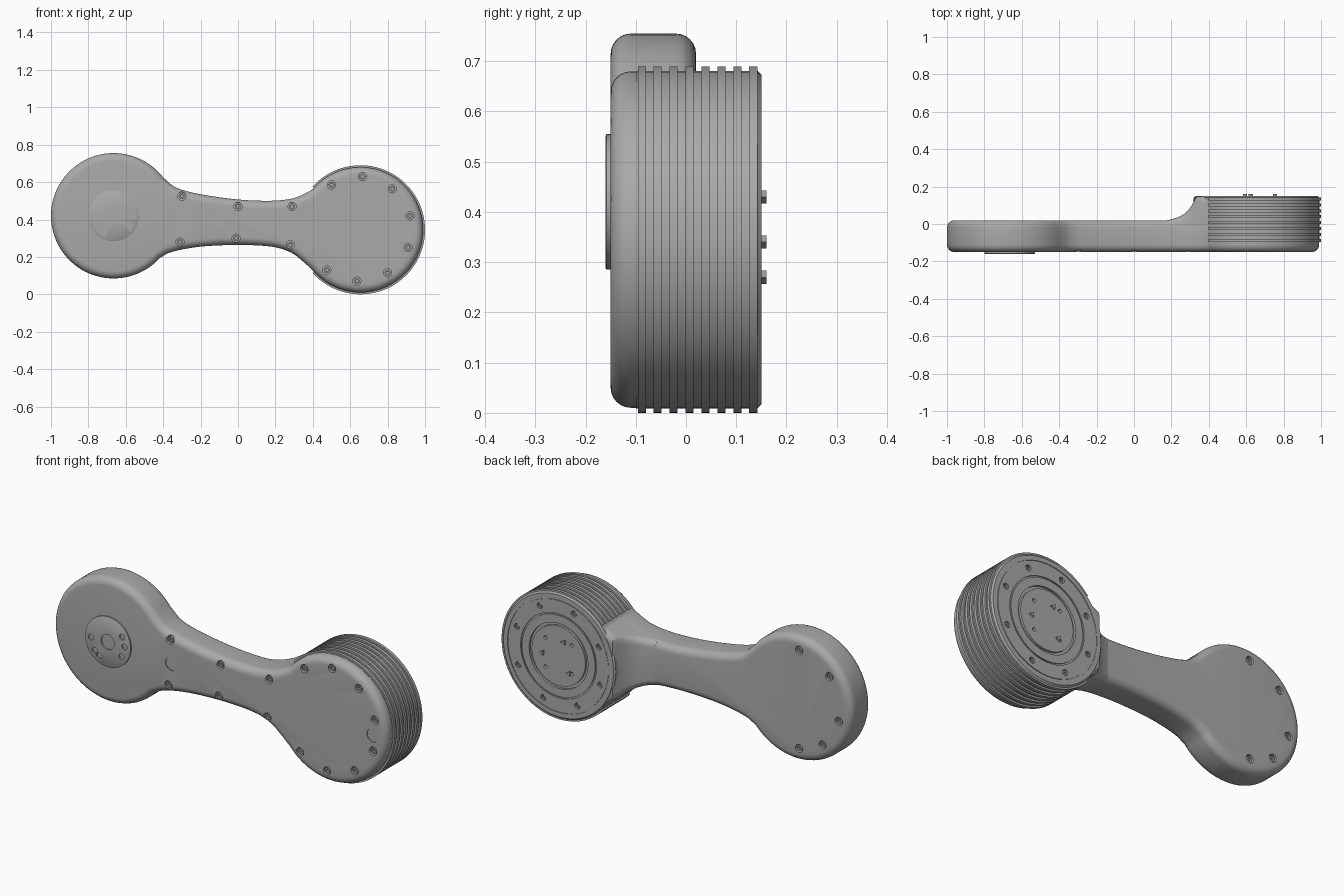
import bpy, bmesh
from math import sin, cos, pi, radians
from mathutils import Vector

if "Cube" in bpy.data.objects:
    bpy.data.objects.remove(bpy.data.objects["Cube"], do_unlink=True)

grey = bpy.data.materials.new("plain_grey")
grey.use_nodes = True
colour = (0.4, 0.4, 0.4, 1)
grey.diffuse_color = colour
grey.node_tree.nodes["Principled BSDF"].inputs["Base Color"].default_value = colour

HUB = (-0.665, 0.42)     # small end centre (x, z)
DRUM = (0.655, 0.345)    # large end centre (x, z)
R = 0.335
FRONT, BACK, DRUM_BACK = -0.15, 0.02, 0.15


def finish(name, bm, smooth=True):
    bmesh.ops.recalc_face_normals(bm, faces=bm.faces)
    mesh = bpy.data.meshes.new(name)
    bm.to_mesh(mesh)
    bm.free()
    mesh.materials.append(grey)
    ob = bpy.data.objects.new(name, mesh)
    bpy.context.collection.objects.link(ob)
    if smooth:
        shade(ob)
    return ob


def shade(ob):
    bpy.ops.object.select_all(action='DESELECT')
    ob.select_set(True)
    bpy.context.view_layer.objects.active = ob
    bpy.ops.object.shade_smooth_by_angle(angle=radians(35))


def lathe_into(bm, centre, profile, segs=64, start=0, end=360, closed=False):
    """Spin (radius, y) points about an axis along y."""
    full = end - start == 360
    count = segs if full else segs + 1
    rows = []
    for i in range(count):
        a = radians(start + (end - start) * i / segs)
        rows.append([bm.verts.new((centre[0] + r * cos(a), y, centre[1] + r * sin(a)))
                     for r, y in profile])
    n = len(profile)
    for i in range(segs):
        a, b = rows[i], rows[(i + 1) % count]
        for j in range(n if closed else n - 1):
            k = (j + 1) % n
            bm.faces.new((a[j], a[k], b[k], b[j]))
    if not full:
        bm.faces.new(rows[0])
        bm.faces.new(rows[-1])
    elif not closed:
        bm.faces.new([r[0] for r in rows])
        bm.faces.new([r[-1] for r in rows])


def discs(name, items, segs=24, smooth=True):
    """Plain cylinders along y: (centre, radius, y0, y1)."""
    bm = bmesh.new()
    for c, r, y0, y1 in items:
        lathe_into(bm, c, [(r, y0), (r, y1)], segs)
    return finish(name, bm, smooth)


def cut(target, cutter):
    mod = target.modifiers.new("cut", 'BOOLEAN')
    mod.object = cutter
    mod.operation = 'DIFFERENCE'
    mod.solver = 'EXACT'
    cutter.hide_render = True
    cutter.hide_viewport = True
    bpy.context.view_layer.update()
    mesh = bpy.data.meshes.new_from_object(
        target.evaluated_get(bpy.context.evaluated_depsgraph_get()))
    target.modifiers.clear()
    target.data = mesh
    bpy.data.objects.remove(cutter, do_unlink=True)
    shade(target)


def polar(centre, r, deg):
    return (centre[0] + r * cos(radians(deg)), centre[1] + r * sin(radians(deg)))


def smooth_path(pts, steps=4):
    p = [Vector(q) for q in pts]
    p = [2 * p[0] - p[1]] + p + [2 * p[-1] - p[-2]]
    out = []
    for i in range(1, len(p) - 2):
        a, b, c, d = p[i - 1:i + 3]
        for s in range(steps):
            t = s / steps
            out.append(0.5 * (2 * b + (c - a) * t + (2 * a - 5 * b + 4 * c - d) * t * t
                              + (3 * b - a - 3 * c + d) * t ** 3))
    return out + [p[-2]]


def at(path, x):
    for a, b in zip(path, path[1:]):
        if a.x <= x <= b.x:
            return a.y + (b.y - a.y) * (x - a.x) / (b.x - a.x)
    return path[-1].y


# Neck edges, left to right, ending on the two round ends
top = smooth_path([polar(HUB, R, 38), (-0.33, 0.57), (-0.2, 0.535), (0, 0.507),
                   (0.17, 0.5), (0.28, 0.51), (0.34, 0.53), polar(DRUM, R, 140)])
bottom = smooth_path([polar(HUB, R, -42), (-0.35, 0.228), (-0.2, 0.255), (0, 0.264),
                      (0.18, 0.255), (0.28, 0.225), (0.34, 0.182), polar(DRUM, R, 220)])

# Dumbbell shell with rounded rims
outline = [polar(HUB, R, a) for a in range(42, 318, 4)]
outline += [tuple(p) for p in bottom]
outline += [polar(DRUM, R, a) for a in range(224, 500, 4)]
outline += [tuple(p) for p in reversed(top)]
bm = bmesh.new()
face = bm.faces.new([bm.verts.new((x, FRONT, z)) for x, z in outline])
ext = bmesh.ops.extrude_face_region(bm, geom=[face], use_keep_orig=True)
bmesh.ops.translate(bm, vec=(0, BACK - FRONT, 0),
                    verts=[v for v in ext["geom"] if isinstance(v, bmesh.types.BMVert)])
rims = [e for e in bm.edges if abs(e.verts[0].co.y - e.verts[1].co.y) < 0.001]
bmesh.ops.bevel(bm, geom=rims, offset=0.04, segments=6, profile=0.5,
                affect='EDGES', clamp_overlap=False)
shell = finish("arm_shell", bm)

# Screw pockets and two shallow round ports
front_screws = [(-0.3, 0.525), (-0.31, 0.28), (0, 0.47), (-0.01, 0.3), (0.29, 0.47),
                (0.28, 0.265), (0.5, 0.585), (0.665, 0.63), (0.825, 0.565),
                (0.92, 0.42), (0.91, 0.25), (0.8, 0.115), (0.635, 0.07), (0.475, 0.13)]
back_screws = [polar(HUB, 0.265, a) for a in (95, 140, 192, 232, 265)]
ports = [(-0.29, 0.4), (0.91, 0.335)]
cut(shell, discs("pocket_cutter",
                 [(c, 0.022, FRONT - 0.02, FRONT + 0.025) for c in front_screws]
                 + [(c, 0.022, BACK - 0.025, BACK + 0.02) for c in back_screws]
                 + [(c, 0.037, FRONT - 0.02, FRONT + 0.004) for c in ports], smooth=False))


def screws(name, centres, surface, inward, sunk=0.006):
    """Socket-head screws sitting just below a surface."""
    bm = bmesh.new()
    y0, y1 = surface + inward * sunk, surface + inward * (sunk + 0.025)
    for c in centres:
        lathe_into(bm, c, [(0.016, y1), (0.016, y0), (0.008, y0), (0.008, y0 + inward * 0.01)], 12)
    return finish(name, bm)


screws("front_screws", front_screws, FRONT, 1)
screws("back_screws", back_screws, BACK, -1)

# Flare rising from the neck to the back of the drum
flare = [(0.17, 0.019), (0.2, 0.025), (0.24, 0.038), (0.27, 0.055), (0.295, 0.08),
         (0.312, 0.105), (0.325, 0.13), (0.335, 0.148), (0.37, 0.148), (0.397, 0.148)]
bm = bmesh.new()
rows = []
for x, y in flare:
    lo, hi, r = at(bottom, x) + 0.001, at(top, x) - 0.001, 0.035
    sec = [(lo, -0.1)]
    sec += [(lo + r - r * cos(t * pi / 12), y - r + r * sin(t * pi / 12)) for t in range(7)]
    sec += [(hi - r + r * sin(t * pi / 12), y - r + r * cos(t * pi / 12)) for t in range(7)]
    sec += [(hi, -0.1)]
    rows.append([bm.verts.new((x, yy, z)) for z, yy in sec])
for a, b in zip(rows, rows[1:]):
    for j in range(len(a)):
        k = (j + 1) % len(a)
        bm.faces.new((a[j], a[k], b[k], b[j]))
bm.faces.new(rows[0])
bm.faces.new(rows[-1])
finish("neck_flare", bm)

# Motor drum with ringed back cover
B = DRUM_BACK
bm = bmesh.new()
lathe_into(bm, DRUM, [(0.336, -0.1), (0.336, 0.142), (0.328, B), (0.304, B), (0.304, B - 0.004),
                      (0.298, B - 0.004), (0.298, B), (0.226, B), (0.226, B - 0.006),
                      (0.218, B - 0.006), (0.218, B), (0.175, B), (0.175, B - 0.012),
                      (0.16, B - 0.012), (0.16, B), (0.02, B)], 96)
drum = finish("drum", bm)
cover = [polar(DRUM, 0.265, a) for a in range(20, 380, 45)]
inner = [polar(DRUM, 0.11, a) for a in range(45, 405, 90)]
cut(drum, discs("cover_cutter", [(c, 0.016, B - 0.02, B + 0.02) for c in cover]
                + [(c, 0.01, B - 0.02, B + 0.02) for c in inner], 16, False))
bm = bmesh.new()
for c in cover:
    lathe_into(bm, c, [(0.012, B - 0.03), (0.012, B - 0.005), (0.006, B - 0.005), (0.006, B - 0.012)], 12)
finish("cover_screws", bm)
discs("cover_tabs", [(c, 0.015, B - 0.005, B + 0.01)
                     for c in ((0.59, 0.27), (0.75, 0.34), (0.62, 0.43))], 3, False)

# Cooling fins around the open side of the drum
bm = bmesh.new()
for i in range(8):
    y = -0.088 + i * 0.0317
    lathe_into(bm, DRUM, [(0.33, y - 0.008), (0.345, y - 0.008), (0.345, y + 0.008), (0.33, y + 0.008)],
               90, -138, 138, True)
finish("cooling_fins", bm)

# Output flange on the front of the small end
F = FRONT - 0.01
bm = bmesh.new()
lathe_into(bm, HUB, [(0.135, FRONT + 0.01), (0.135, F + 0.002), (0.132, F), (0.04, F), (0.04, F + 0.008)])
flange = finish("output_flange", bm)
cut(flange, discs("flange_cutter", [(polar(HUB, 0.1, a), 0.016, F - 0.02, F + 0.008)
                                    for a in (0, 30, 180, 220, 240, 325)], 16, False))
